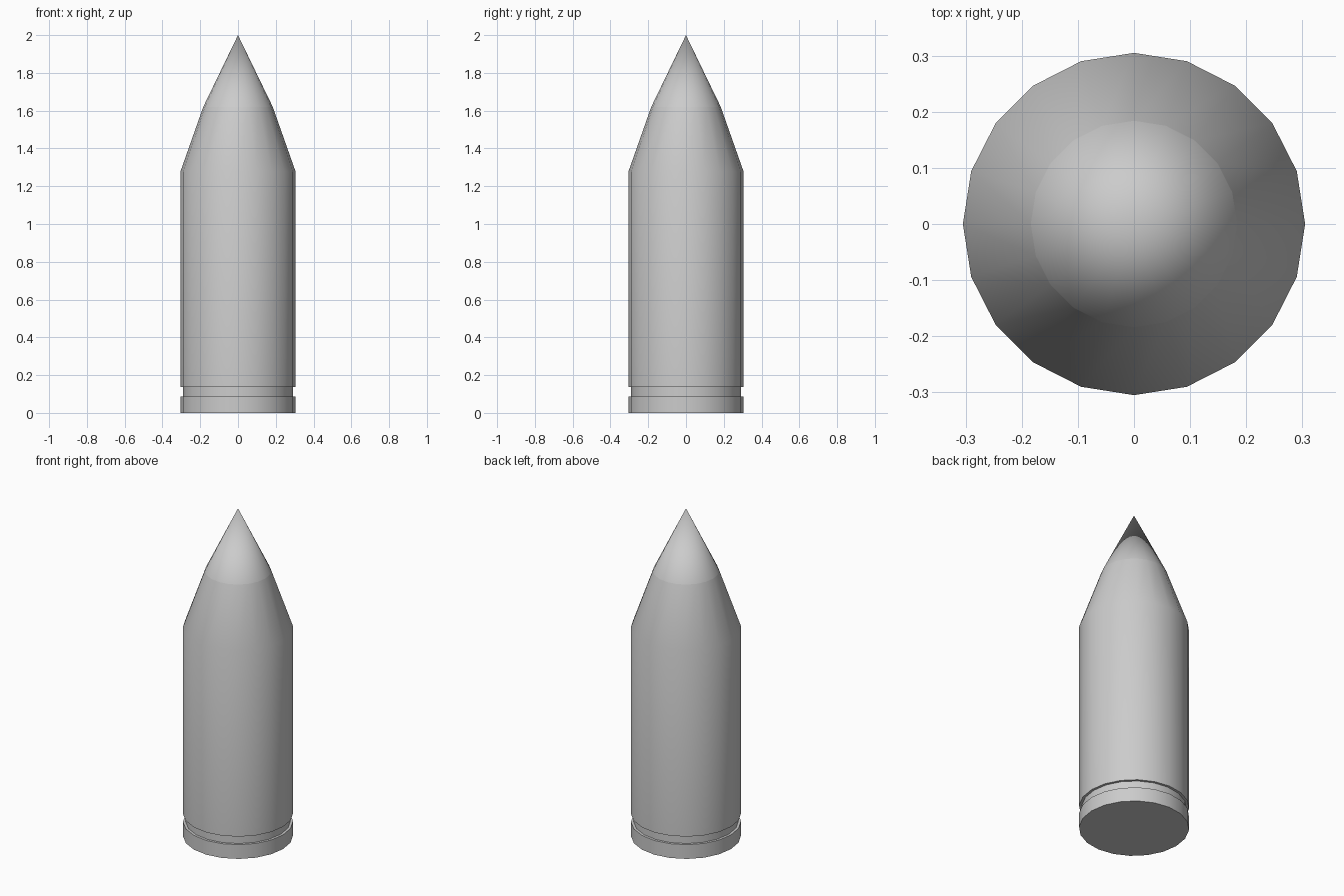
import bpy, bmesh, math

if "Cube" in bpy.data.objects:
    bpy.data.objects.remove(bpy.data.objects["Cube"])

SIDES = 20


def lathe(name, profile):
    """Revolve (radius, z) points around z; radius 0 makes a single pole vertex."""
    bm = bmesh.new()
    rings = []
    for r, z in profile:
        if r == 0:
            rings.append([bm.verts.new((0, 0, z))] * SIDES)
        else:
            rings.append([bm.verts.new((r * math.cos(2 * math.pi * i / SIDES),
                                        r * math.sin(2 * math.pi * i / SIDES), z))
                          for i in range(SIDES)])
    for a, b in zip(rings, rings[1:]):
        for i in range(SIDES):
            j = (i + 1) % SIDES
            quad = [a[i], a[j], b[j], b[i]]
            bm.faces.new(list(dict.fromkeys(quad)))
    # flat base where the profile starts on the ground
    if profile[0][1] == 0:
        bm.faces.new(rings[0][::-1])
    mesh = bpy.data.meshes.new(name)
    bm.to_mesh(mesh)
    bm.free()
    obj = bpy.data.objects.new(name, mesh)
    bpy.context.collection.objects.link(obj)
    bpy.ops.object.select_all(action='DESELECT')
    obj.select_set(True)
    bpy.context.view_layer.objects.active = obj
    bpy.ops.object.shade_smooth_by_angle(angle=math.radians(30))
    return obj


# Casing with rim, extractor groove, straight wall and tapered shoulder
lathe("shell_body", [(0.305, 0), (0.305, 0.087), (0.29, 0.087), (0.29, 0.136),
                     (0.305, 0.136), (0.305, 1.277), (0.184, 1.62)])

# Pointed nose, separate so the seam stays crisp
lathe("nose_tip", [(0.184, 1.62), (0, 2.0)])
